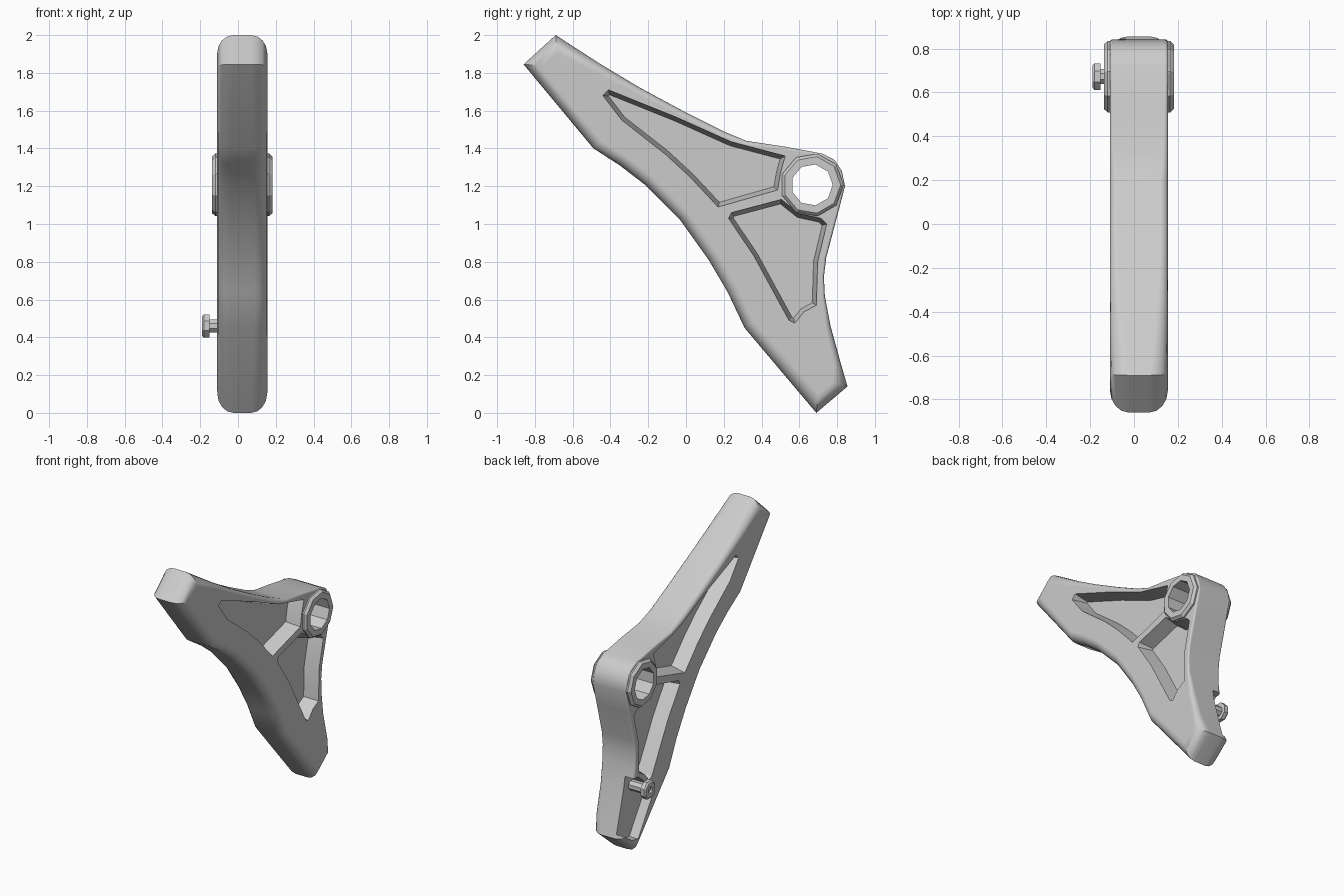
import bpy, bmesh, math
from mathutils import Vector

if "Cube" in bpy.data.objects:
    bpy.data.objects.remove(bpy.data.objects["Cube"])

CX, HALF = 0.0225, 0.1325          # body mid-plane and half thickness
PIVOT = (0.667, 1.207)


def make(name, verts, faces):
    bm = bmesh.new()
    vs = [bm.verts.new(v) for v in verts]
    for f in faces:
        bm.faces.new([vs[i] for i in f])
    bmesh.ops.remove_doubles(bm, verts=bm.verts, dist=1e-5)
    bmesh.ops.recalc_face_normals(bm, faces=bm.faces)
    me = bpy.data.meshes.new(name)
    bm.to_mesh(me)
    bm.free()
    ob = bpy.data.objects.new(name, me)
    bpy.context.collection.objects.link(ob)
    return ob


def inset(pts, dists):
    # mitred inward offset of a counter-clockwise (y, z) outline
    out = []
    for i, p in enumerate(pts):
        p = Vector(p)
        a = (p - Vector(pts[i - 1])).normalized()
        b = (Vector(pts[(i + 1) % len(pts)]) - p).normalized()
        na, nb = Vector((-a.y, a.x)), Vector((-b.y, b.x))
        out.append(p + (na + nb) * dists[i] / max(0.4, 1 + na.dot(nb)))
    return out


def loft(name, rings, cap=True):
    # rings: lists of 3D points joined one to the next
    n = len(rings[0])
    verts = [v for r in rings for v in r]
    faces = [(k * n + i, k * n + (i + 1) % n, (k + 1) * n + (i + 1) % n, (k + 1) * n + i)
             for k in range(len(rings) - 1) for i in range(n)]
    if cap:
        faces += [tuple(range(n)), tuple(range((len(rings) - 1) * n, len(rings) * n))]
    return make(name, verts, faces)


def circle(r, x, n, c=PIVOT, turn=0.0):
    return [(x, c[0] + r * math.cos(2 * math.pi * i / n + turn),
             c[1] + r * math.sin(2 * math.pi * i / n + turn)) for i in range(n)]


def cut(body, cutter):
    m = body.modifiers.new("cut", 'BOOLEAN')
    m.operation, m.solver, m.object = 'DIFFERENCE', 'EXACT', cutter
    bpy.context.view_layer.objects.active = body
    bpy.ops.object.modifier_apply(modifier=m.name)
    bpy.data.objects.remove(cutter)


# Lever body: (y, z, edge rounding), counter-clockwise from the bottom tip
outline = [(0.69, 0.0, .075), (0.855, 0.14, .07), (0.82, 0.26, .04), (0.765, 0.46, .03),
           (0.735, 0.62, .015), (0.73, 0.72, .012), (0.742, 0.82, .012), (0.80, 1.04, .012),
           (0.842, 1.20, .012), (0.825, 1.28, .012), (0.785, 1.34, .012), (0.72, 1.373, .012),
           (0.52, 1.41, .015), (0.32, 1.44, .02), (0.20, 1.49, .03), (0.0, 1.59, .03),
           (-0.25, 1.725, .035), (-0.45, 1.845, .05), (-0.69, 2.0, .075), (-0.86, 1.845, .075),
           (-0.49, 1.40, .06), (-0.35, 1.31, .06), (-0.22, 1.21, .06), (-0.03, 1.02, .06),
           (0.12, 0.81, .06), (0.22, 0.64, .06), (0.31, 0.45, .06)]
pts = [p[:2] for p in outline]
rad = [p[2] for p in outline]
rings = []
steps = 4
for side in (-1, 1):
    for k in range(steps + 1):
        a = math.pi / 2 * (k if side > 0 else steps - k) / steps
        ring = inset(pts, [r * (1 - math.cos(a)) for r in rad])
        rings.append([(CX + side * (HALF - 1.15 * r * (1 - math.sin(a))), p.x, p.y)
                      for p, r in zip(ring, rad)])
body = loft("lever_body", rings)

# Tapered weight-saving pockets on both faces
upper = [(0.17, 1.09), (0.485, 1.18), (0.50, 1.27), (0.525, 1.36), (0.24, 1.435),
         (-0.05, 1.565), (-0.41, 1.71), (-0.44, 1.68), (-0.34, 1.55), (-0.11, 1.37), (0.02, 1.25)]
lower = [(0.545, 0.49), (0.575, 0.475), (0.625, 0.535), (0.69, 0.57), (0.697, 0.80),
         (0.745, 1.0), (0.715, 1.03), (0.60, 1.055), (0.505, 1.13), (0.24, 1.06),
         (0.225, 1.03), (0.36, 0.83)]
for poly in (upper, lower):
    floor = inset(poly, [0.022] * len(poly))
    for side in (-1, 1):
        cut(body, loft("pocket_cutter",
                       [[(CX + side * 0.16, *p) for p in poly],
                        [(CX + side * HALF * 0.98, *p) for p in poly],
                        [(CX + side * 0.03, *p) for p in floor]]))

# Recess around the pin, open to the rear edge
recess = [(0.70, 0.10), (0.76, 0.11), (0.92, 0.22), (0.92, 0.56), (0.70, 0.545),
          (0.61, 0.47), (0.54, 0.40), (0.55, 0.33)]
cut(body, loft("recess_cutter", [[(x, *p) for p in recess] for x in (-0.2, -0.04)]))

# Pivot hole, lined by a faceted bushing with raised collars
cut(body, loft("hole_cutter", [circle(0.125, x, 9) for x in (-0.3, 0.3)]))
prof = [(0.11, -0.137), (0.152, -0.137), (0.168, -0.12), (0.168, -0.095), (0.13, -0.095),
        (0.13, 0.14), (0.168, 0.14), (0.168, 0.165), (0.152, 0.182), (0.11, 0.182), (0.11, -0.137)]
loft("pivot_bushing", [circle(r, x, 9, turn=0.0) for r, x in prof], cap=False)

# Headed pin in the recess
pin_prof = [(0.037, -0.03), (0.037, -0.152), (0.066, -0.152), (0.066, -0.18),
            (0.055, -0.19), (0.025, -0.19), (0.02, -0.175)]
loft("cable_pin", [circle(r, x, 8, (0.672, 0.46), 0.39) for r, x in pin_prof])

# Smooth the rounded body, keep crisp pocket edges
bpy.ops.object.select_all(action='DESELECT')
body.select_set(True)
bpy.context.view_layer.objects.active = body
bpy.ops.object.shade_smooth_by_angle(angle=math.radians(32))
wn = body.modifiers.new("weighted_normals", 'WEIGHTED_NORMAL')
wn.keep_sharp = True
